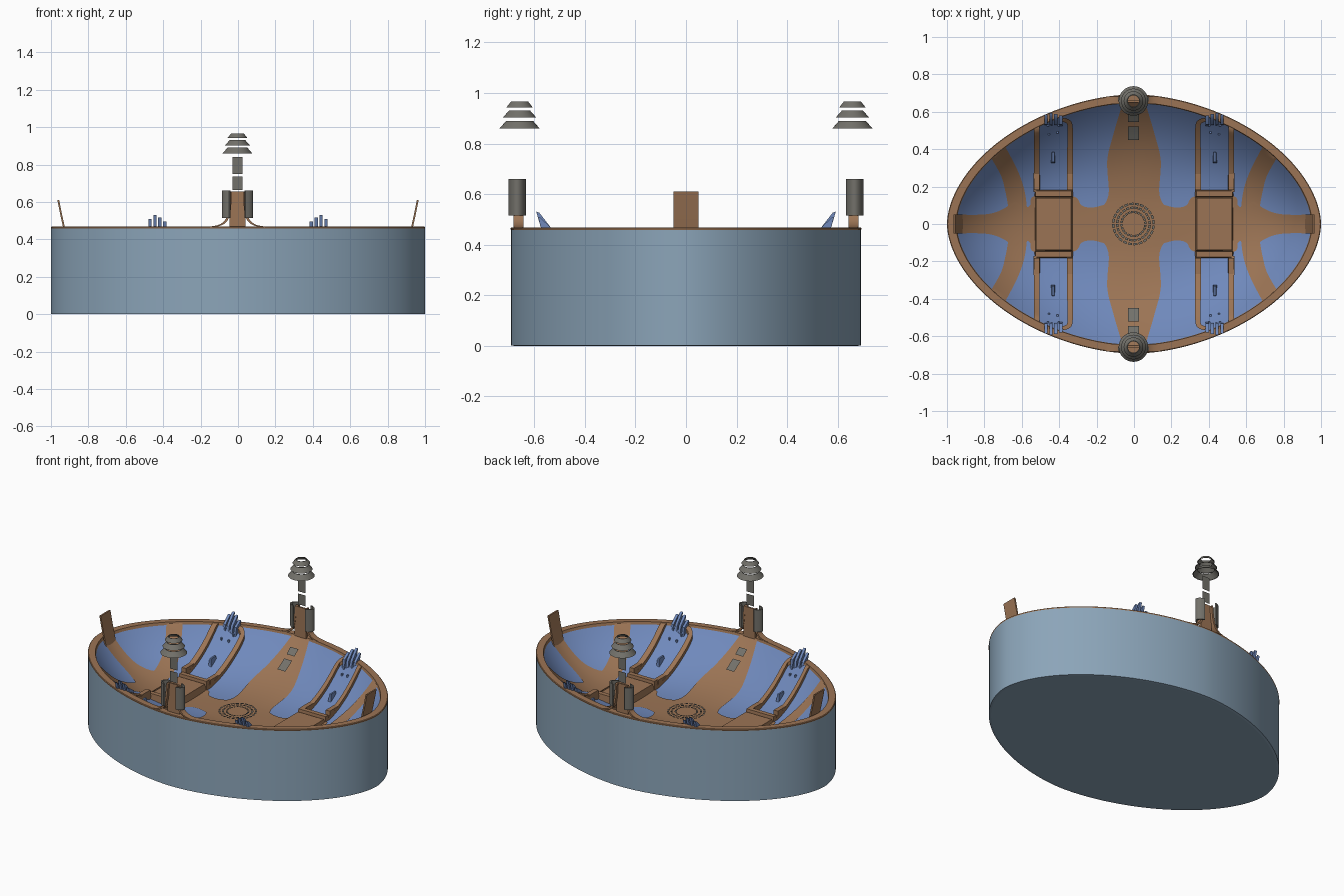
import bpy, math

if "Cube" in bpy.data.objects:
    bpy.data.objects.remove(bpy.data.objects["Cube"])

def mat(name, c):
    m = bpy.data.materials.new(name)
    m.diffuse_color = (*c, 1)
    m.use_nodes = True
    m.node_tree.nodes["Principled BSDF"].inputs["Base Color"].default_value = m.diffuse_color
    return m

WALL = mat("slate_blue", (0.26, 0.375, 0.485))
BLUE = mat("bowl_blue", (0.16, 0.25, 0.50))
BROWN = mat("copper_brown", (0.33, 0.175, 0.09))
GREY = mat("warm_grey", (0.17, 0.165, 0.145))
P, A, B = 1.8, 0.955, 0.652
X0 = -0.003
BOTH = (1, -1)

def bowl(x, y):
    """Height of the bowl: steeper towards the long ends."""
    u, w = abs(x / A), abs(y / B)
    r = (u ** P + w ** P) ** (1 / P)
    e = 2.7 + 2.1 * u * u / (u * u + w * w + 1e-6)
    return 0.21 + 0.25 * min(r, 1.01) ** e

def finish(name, v, f, m, smooth=True):
    me = bpy.data.meshes.new(name)
    me.from_pydata(v, [], f)
    me.materials.append(m)
    ob = bpy.data.objects.new(name, me)
    bpy.context.collection.objects.link(ob)
    if smooth:
        bpy.ops.object.select_all(action='DESELECT')
        ob.select_set(True)
        bpy.context.view_layer.objects.active = ob
        bpy.ops.object.shade_smooth_by_angle(angle=math.radians(35))
    return ob

def grid(name, rows, m, sxs=(1,), sys=(1,), cyclic=False, cap=False):
    """Quads between rows of points, mirrored by sign lists."""
    v, f = [], []
    n = len(rows[0])
    for sx in sxs:
        for sy in sys:
            o, new = len(v), []
            v += [(p[0] * sx, p[1] * sy, p[2]) for r in rows for p in r]
            for i in range(len(rows) - 1):
                for j in range(n if cyclic else n - 1):
                    k = (j + 1) % n
                    new.append([o + i*n + j, o + i*n + k, o + (i+1)*n + k, o + (i+1)*n + j])
            if cap:
                new.append([o + j for j in reversed(range(n))])
                new.append([o + (len(rows)-1)*n + j for j in range(n)])
            f += [q[::-1] if sx * sy < 0 else q for q in new]
    return finish(name, v, f, m)

def oval(a, b, z=0, n=144):
    out = []
    for i in range(n):
        c, s = math.cos(2*math.pi*i/n), math.sin(2*math.pi*i/n)
        out.append((a*math.copysign(abs(c)**(2/P), c), b*math.copysign(abs(s)**(2/P), s), z))
    return out

def resample(pts, k=6):
    """Catmull-Rom through control tuples."""
    out = []
    for i in range(len(pts) - 1):
        p0, p1, p2, p3 = pts[max(i-1, 0)], pts[i], pts[i+1], pts[min(i+2, len(pts)-1)]
        for j in range(k):
            t = j / k
            out.append(tuple(0.5*(2*b + (c-a)*t + (2*a-5*b+4*c-d)*t*t + (3*b-a-3*c+d)*t**3)
                             for a, b, c, d in zip(p0, p1, p2, p3)))
    return out + [pts[-1]]

def ribbon_rows(pts, lift, cross=10):
    """Strip of (x, y, halfwidth) draped on the bowl."""
    q, rows = resample(pts), []
    for i, (x, y, w) in enumerate(q):
        a, b = q[max(i-1, 0)], q[min(i+1, len(q)-1)]
        dx, dy = b[0]-a[0], b[1]-a[1]
        l = math.hypot(dx, dy)
        nx, ny = dy/l, -dx/l
        row = []
        for j in range(cross + 1):
            s = (1 - 2*j/cross) * w
            px, py = x + nx*s, y + ny*s
            row.append((px, py, min(bowl(px, py) + lift, .466)))
        rows.append(row)
    return rows

def box(name, x0, x1, y0, y1, z0, z1, m, sxs=(1,), sys=(1,), taper=0.0):
    t = taper
    rows = [[(x0, y0, z0), (x1, y0, z0), (x1, y1, z0), (x0, y1, z0)],
            [(x0+t, y0+t, z1), (x1-t, y0+t, z1), (x1-t, y1-t, z1), (x0+t, y1-t, z1)]]
    return grid(name, rows, m, sxs, sys, True, True)

# Hull wall with flat base, copper rim, bowl
grid("outer_wall", [oval(.985, .677, 0), oval(.999, .692, .002), oval(.999, .692, .46)], WALL, cyclic=True)
finish("base", oval(.985, .677, 0), [list(range(144))[::-1]], WALL, False)
grid("rim", [oval(.999, .692, .459), oval(1, .693, .461), oval(1, .693, .466), oval(.996, .689, .469),
             oval(.953, .65, .469), oval(.946, .644, .445)], BROWN, cyclic=True)
rings = [[(x, y, bowl(x, y)) for x, y, z in oval(A*r, B*r)] for r in [1 - i/32 for i in range(32)] + [.002]]
grid("bowl", rings, BLUE, cyclic=True)

# Copper straps lying on the bowl
grid("cross_strap", ribbon_rows([(0, 0, .2), (0, .07, .18), (0, .1, .16), (0, .17, .135), (0, .34, .143),
                                 (0, .48, .11), (0, .6, .075), (0, .65, .06)], .006), BROWN, (1,), BOTH)
grid("long_strap", ribbon_rows([(0, 0, .14), (.1, 0, .125), (.17, 0, .1), (.23, 0, .088), (.28, 0, .1),
                                (.33, 0, .15), (.53, 0, .15), (.555, 0, .1), (.59, 0, .09), (.64, 0, .12),
                                (.69, 0, .085), (.75, 0, .06), (.82, 0, .05), (.945, 0, .05)], .006), BROWN, BOTH)
grid("branch_strap", ribbon_rows([(.62, .04, .05), (.625, .11, .05), (.64, .19, .05), (.67, .28, .046),
                                  (.73, .39, .048)], .006), BROWN, BOTH, BOTH)

# Leaning end fins
fin = [(.91, .36), (.93, .44), (.95, .53), (.966, .61)]
prof = fin + [(x - .01, z) for x, z in reversed(fin)]
grid("end_fin", [[(x, y, z) for x, z in prof] for y in (.05, -.05)], BROWN, BOTH, (1,), True, True)

# Benches and rail frames
box("bench", .325, .535, -.15, .15, .2, .26, BROWN, BOTH, taper=.012)
box("bench_end", .325, .535, .14, .185, .2, .275, BROWN, BOTH, BOTH, taper=.008)
for nm, x, d in (("inner_rail", .342, 1), ("outer_rail", .52, -1)):
    path = [(x, .17, .016), (x, .27, .016), (x, .4, .015), (x, .52, .014), (x+d*.012, .548, .012), (x+d*.04, .558, .01)]
    top = ribbon_rows(path, .025, 2)
    rows = [[(r[0][0], r[0][1], r[0][2] - .035)] + r + [(r[-1][0], r[-1][1], r[-1][2] - .035)] for r in top]
    grid(nm, rows, BROWN, BOTH, BOTH)
    z = bowl(x, .25)
    box(nm + "_step", x-.018, x+.018, .18, .27, z-.06, z+.035, BROWN, BOTH, BOTH, taper=.003)

# Blue fingers over the rail frames, small studs and nozzle
for i, h in enumerate((.495, .518, .531, .51)):
    x = .392 + i * .026
    k = (h - .45) / .08
    side = [(.525, .41), (.56, .41), (.57, .455), (.565 + .027*k, h), (.556 + .024*k, h - .004), (.532, .465)]
    grid("finger_%d" % i, [[(x+.0085, y, z) for y, z in side], [(x-.0085, y, z) for y, z in side]],
         BLUE, BOTH, BOTH, True, True)
for x, y in ((.41, .49), (.455, .48), (.40, .525), (.46, .525)):
    z = bowl(x, y)
    box("stud", x-.005, x+.005, y-.005, y+.005, z-.01, z+.01, BLUE, BOTH, BOTH)
zn = bowl(.432, .36)
box("nozzle", .42, .445, .325, .39, zn-.03, zn+.03, BLUE, BOTH, BOTH, taper=.007)

# Dashed rings in the middle
for r in (.108, .087, .064):
    v, f, n = [], [], 24
    for i in range(n):
        o = len(v)
        for a in (0, .37, .74):
            t = 2*math.pi*(i + a)/n
            for q in (r - .006, r + .006):
                x, y = q*math.cos(t), q*math.sin(t)
                v.append((x + X0, y, bowl(x, y) + .015))
        f += [(o, o+1, o+3, o+2), (o+2, o+3, o+5, o+4)]
    finish("dashed_ring", v, f, GREY, False)

# Grey plates up the cross strap and above the pylons
for y0, y1 in ((.45, .52), (.545, .585)):
    ys = [y0 + (y1-y0)*i/4 for i in range(5)]
    grid("strap_plate", [[(x, y, bowl(0, y) + .018) for x in (-.031, .026)] for y in ys], GREY, (1,), BOTH)
for z0, z1 in ((.665, .735), (.75, .84)):
    grid("pylon_plate", [[(x, .66, z) for x in (-.03, .025)] for z in (z0, z1)], GREY, (1,), BOTH)

# Pylons: copper tongue, flared roots, grey side shells
box("pylon_tongue", -.046, .04, .646, .662, .44, .655, BROWN, (1,), BOTH, taper=.003)
flare = resample([(.15, .468, .018), (.1, .478, .02), (.065, .505, .02), (.048, .56, .017), (.042, .655, .012)])
for s in BOTH:
    grid("pylon_root", [[(s*x + X0, .662 + w, z), (s*x + X0, .662 - w, z),
                         (s*max(x-.012, .02) + X0, .662 - w, z-.004), (s*max(x-.012, .02) + X0, .662 + w, z-.004)]
                        for x, z, w in flare], BROWN, (1,), BOTH, True, True)
    rows = []
    for i in range(13):
        t = math.radians(-58 + 116*i/12)
        c, sn = math.cos(t), math.sin(t)
        rows.append([(s*.083*c + X0, .667 + .04*sn, .515), (s*.083*c + X0, .667 + .04*sn, .66),
                     (s*.072*c + X0, .667 + .034*sn, .66), (s*.072*c + X0, .667 + .034*sn, .515)])
    grid("pylon_shell", rows if s > 0 else rows[::-1], GREY, (1,), BOTH, True, True)

# Floating hollow cone rings
for z0, z1, r0, r1 in ((.86, .89, .079, .053), (.903, .93, .066, .042), (.943, .966, .052, .034)):
    rows = [[(r*math.cos(math.tau*i/32) + X0, .658 + r*math.sin(math.tau*i/32), z) for i in range(32)]
            for z, r in ((z0, r0 - .004), (z0, r0), (z1, r1), (z1, r1 - .004), (z0, r0 - .004))]
    grid("cone_ring", rows, GREY, (1,), BOTH, True)
